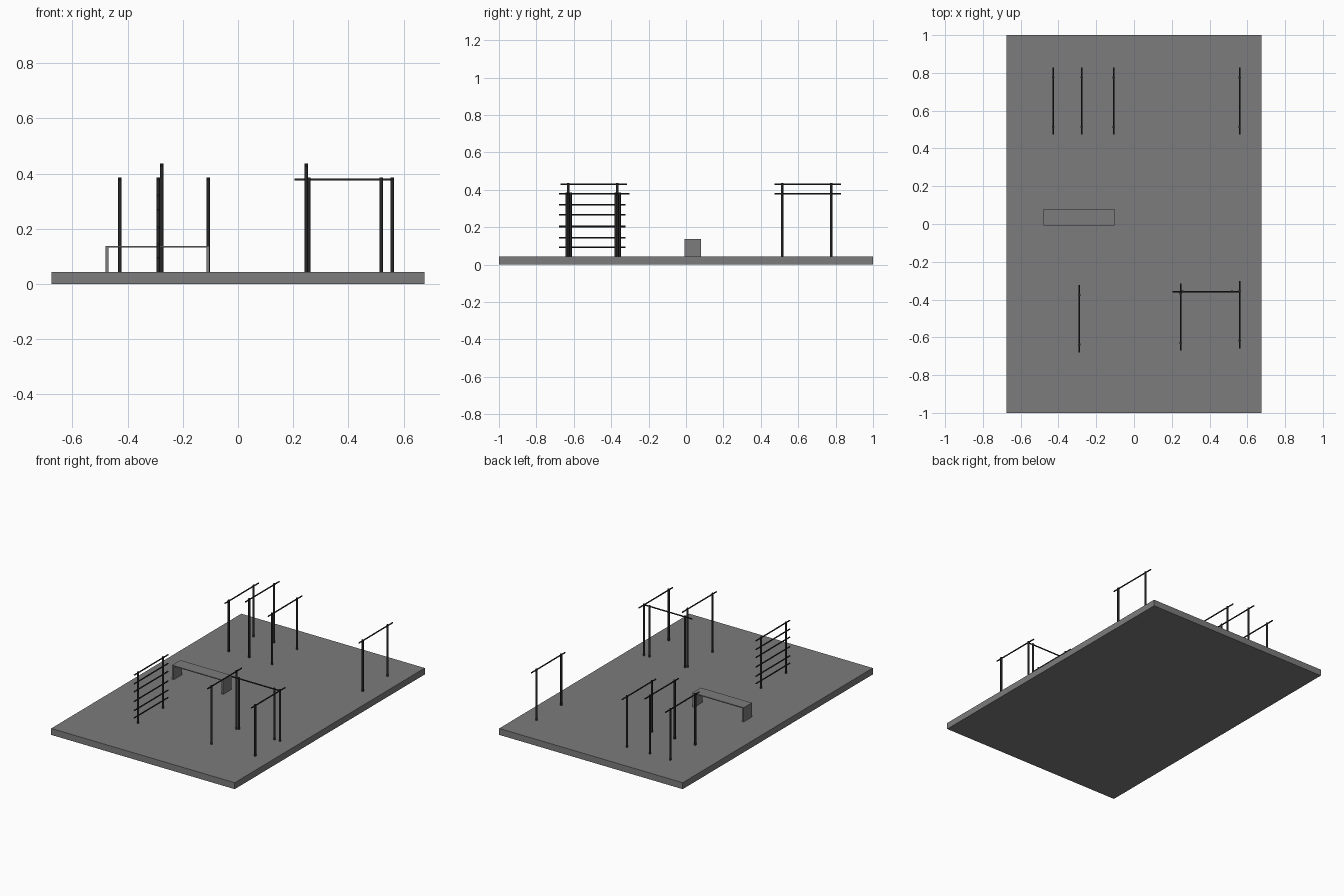
import bpy
from mathutils import Vector

if "Cube" in bpy.data.objects:
    bpy.data.objects.remove(bpy.data.objects["Cube"])

GROUND = 0.043
POST_R, BAR_R = 0.0065, 0.0042


def material(name, v):
    m = bpy.data.materials.new(name)
    m.diffuse_color = (v, v, v, 1)
    m.use_nodes = True
    m.node_tree.nodes["Principled BSDF"].inputs["Base Color"].default_value = m.diffuse_color
    return m


RUBBER = material("dark_grey", 0.2)
STEEL = material("black_steel", 0.02)


def box(name, x0, x1, y0, y1, z0, z1):
    bpy.ops.mesh.primitive_cube_add(
        size=1, location=((x0 + x1) / 2, (y0 + y1) / 2, (z0 + z1) / 2))
    ob = bpy.context.object
    ob.name = name
    ob.scale = (x1 - x0, y1 - y0, z1 - z0)
    bpy.ops.object.transform_apply(location=False, rotation=False, scale=True)
    ob.data.materials.append(RUBBER)


def rod(name, a, b, radius):
    a, b = Vector(a), Vector(b)
    d = b - a
    bpy.ops.mesh.primitive_cylinder_add(
        vertices=16, radius=radius, depth=d.length, location=(a + b) / 2,
        rotation=d.to_track_quat('Z', 'Y').to_euler())
    ob = bpy.context.object
    ob.name = name
    bpy.ops.object.shade_smooth_by_angle()
    ob.data.materials.append(STEEL)


def frame(name, start, direction, top, rungs):
    """Two posts carrying one or more bars; start is the bar's end."""
    s, d = Vector((start[0], start[1], 0)), Vector(direction)
    for i, t in enumerate((0.041, 0.303)):
        p = s + d * t
        rod(f"{name}_post_{i + 1}", (p.x, p.y, GROUND - 0.002), (p.x, p.y, top), POST_R)
    for i, z in enumerate(rungs):
        a = s + Vector((0, 0, z))
        rod(f"{name}_bar_{i + 1}", a, a + d * 0.356, BAR_R)


# ground slab
box("ground_slab", -0.676, 0.676, -1, 1, 0, GROUND)

# pull-up bars: (x, y of bar end, post top)
Y = (0, 1, 0)
for i, (x, y, top) in enumerate([(-0.428, 0.473, 0.386), (-0.277, 0.473, 0.436),
                                 (-0.108, 0.473, 0.386), (0.559, 0.473, 0.386),
                                 (0.247, -0.671, 0.436), (0.559, -0.658, 0.386)]):
    frame(f"pull_up_{i + 1}", (x, y), Y, top, [top - 0.007])

# crosswise pull-up bar
frame("cross_pull_up", (0.56, -0.358), (-1, 0, 0), 0.386, [0.379])

# wall bars
frame("wall_bars", (-0.289, -0.679), Y, 0.386,
      [0.094, 0.143, 0.204, 0.268, 0.321, 0.379])

# bench
box("bench_seat", -0.48, -0.104, -0.008, 0.079, 0.132, 0.138)
for name, x in (("left", -0.48), ("right", -0.115)):
    box(f"bench_leg_{name}", x, x + 0.011, -0.008, 0.079, GROUND - 0.002, 0.133)
